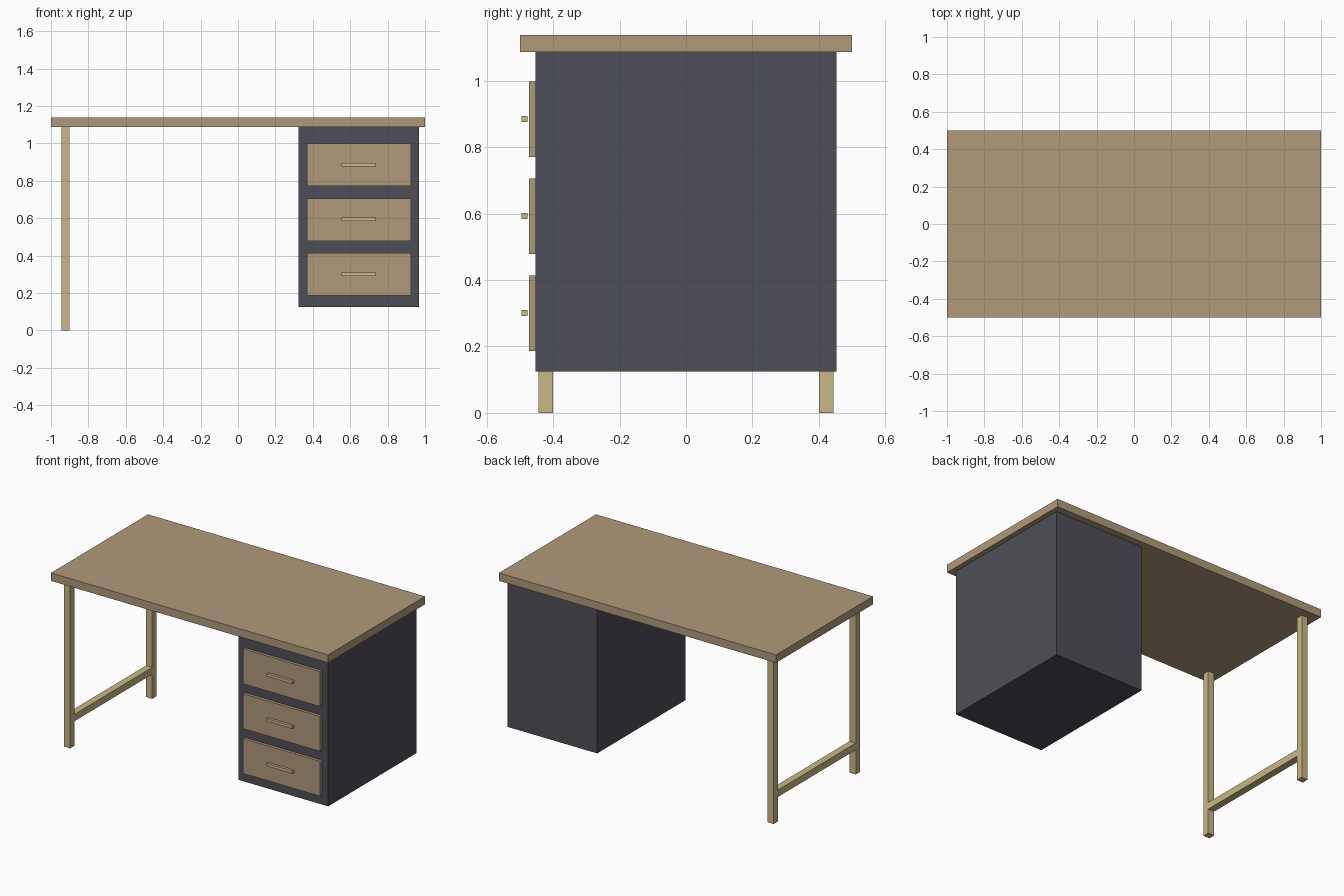
import bpy

if "Cube" in bpy.data.objects:
    bpy.data.objects.remove(bpy.data.objects["Cube"], do_unlink=True)


def material(name, rgb):
    m = bpy.data.materials.new(name)
    m.use_nodes = True
    colour = (*rgb, 1.0)
    m.diffuse_color = colour
    m.node_tree.nodes["Principled BSDF"].inputs["Base Color"].default_value = colour
    return m


wood = material("tan wood", (0.434, 0.323, 0.195))
charcoal = material("charcoal paint", (0.076, 0.076, 0.095))
brass = material("pale brass", (0.578, 0.479, 0.235))


def box(name, x, y, z, mat):
    """Box from (min, max) ranges on each axis."""
    ranges = (x, y, z)
    bpy.ops.mesh.primitive_cube_add(size=1, location=[(a + b) / 2 for a, b in ranges])
    ob = bpy.context.object
    ob.name = ob.data.name = name
    ob.scale = [b - a for a, b in ranges]
    bpy.ops.object.transform_apply(location=False, rotation=False, scale=True)
    ob.data.materials.append(mat)
    return ob


# Desk top and drawer cabinet
TOP = 1.087
box("desk_top", (-1, 1), (-0.5, 0.5), (TOP, 1.139), wood)
box("cabinet", (0.323, 0.969), (-0.454, 0.454), (0.125, TOP), charcoal)

# Drawer fronts, each with a bar handle
for i, name in enumerate(("bottom", "middle", "top")):
    z = 0.186 + i * 0.2925
    box(f"{name}_drawer_front", (0.368, 0.924), (-0.473, -0.454), (z, z + 0.228), wood)
    box(f"{name}_drawer_handle", (0.553, 0.738), (-0.495, -0.478),
        (z + 0.106, z + 0.124), brass)

# Leg frame: two square legs joined by a low stretcher
LEG_X = (-0.945, -0.9)
box("front_leg", LEG_X, (-0.445, -0.401), (0, TOP), brass)
box("back_leg", LEG_X, (0.401, 0.445), (0, TOP), brass)
box("leg_stretcher", LEG_X, (-0.401, 0.401), (0.16, 0.205), brass)
